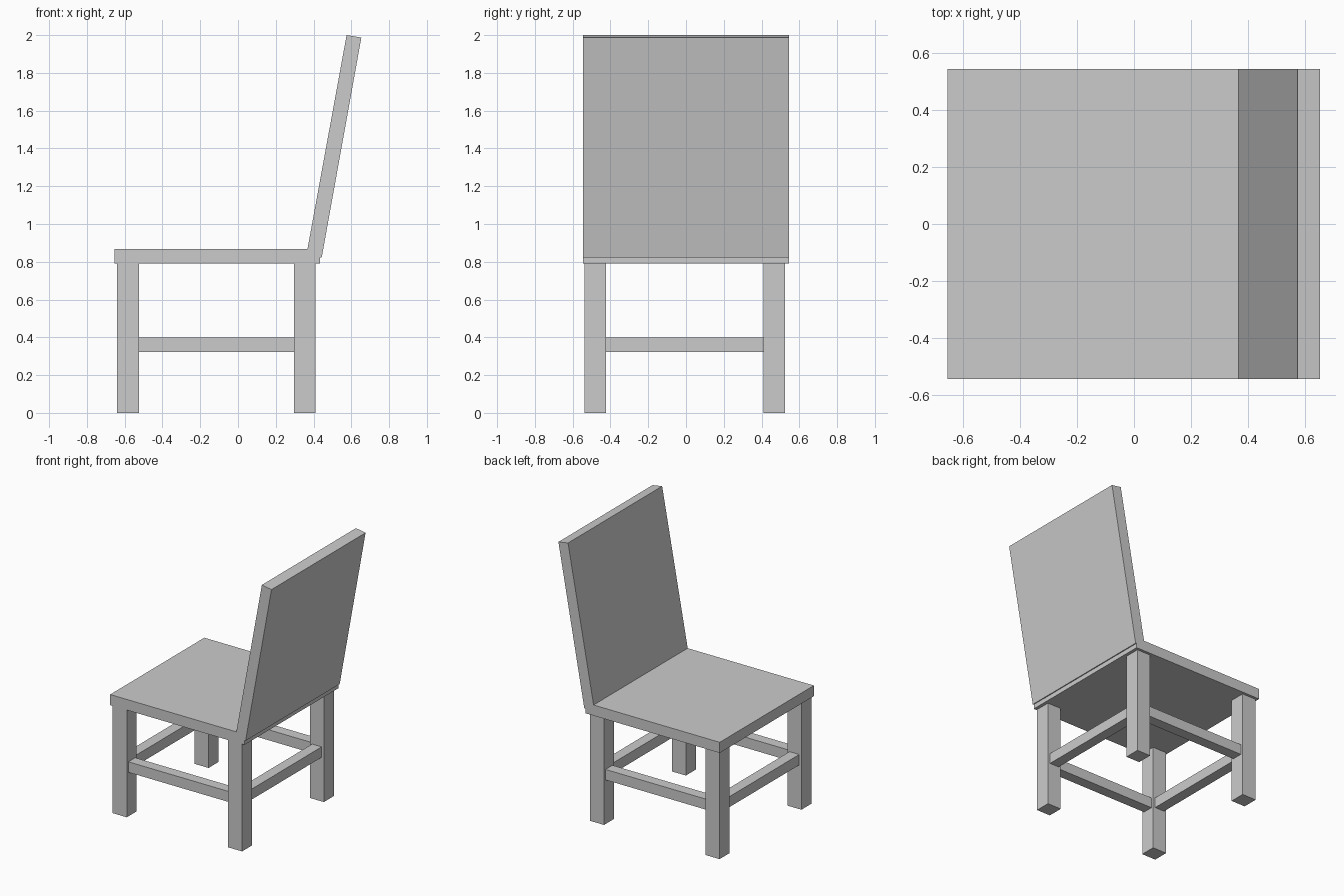
import bpy

if "Cube" in bpy.data.objects:
    bpy.data.objects.remove(bpy.data.objects["Cube"])


def prism(name, profile, y0, y1):
    """Extrude an x-z outline (counter-clockwise seen from the front) along y."""
    n = len(profile)
    verts = [(x, y, z) for y in (y0, y1) for x, z in profile]
    faces = [tuple(range(n)), tuple(range(2 * n - 1, n - 1, -1))]
    faces += [(i, i + n, (i + 1) % n + n, (i + 1) % n) for i in range(n)]
    mesh = bpy.data.meshes.new(name)
    mesh.from_pydata(verts, [], faces)
    obj = bpy.data.objects.new(name, mesh)
    bpy.context.collection.objects.link(obj)
    return obj


def box(name, x, y, z):
    return prism(name, [(x[0], z[0]), (x[1], z[0]), (x[1], z[1]), (x[0], z[1])], *y)


# Leg footprints
LEG_X = {"left": (-0.64, -0.525), "right": (0.297, 0.41)}
LEG_Y = {"front": (-0.538, -0.423), "back": (0.409, 0.525)}
RAIL_Z = (0.323, 0.40)
INSET = 0.018

# Seat slab and leaning backrest
box("seat", (-0.655, 0.434), (-0.545, 0.545), (0.79, 0.868))
prism("backrest", [(0.362, 0.836), (0.443, 0.822), (0.653, 1.987), (0.575, 2.0)],
      -0.545, 0.545)

# Four legs
for side, xs in LEG_X.items():
    for end, ys in LEG_Y.items():
        box(f"{end}_{side}_leg", xs, ys, (0, 0.79))

# Stretchers between the legs
for end, (a, b) in LEG_Y.items():
    box(f"{end}_stretcher", (LEG_X["left"][1], LEG_X["right"][0]),
        (a + INSET, b - INSET), RAIL_Z)
for side, (a, b) in LEG_X.items():
    box(f"{side}_stretcher", (a + INSET, b - INSET),
        (LEG_Y["front"][1], LEG_Y["back"][0]), RAIL_Z)
